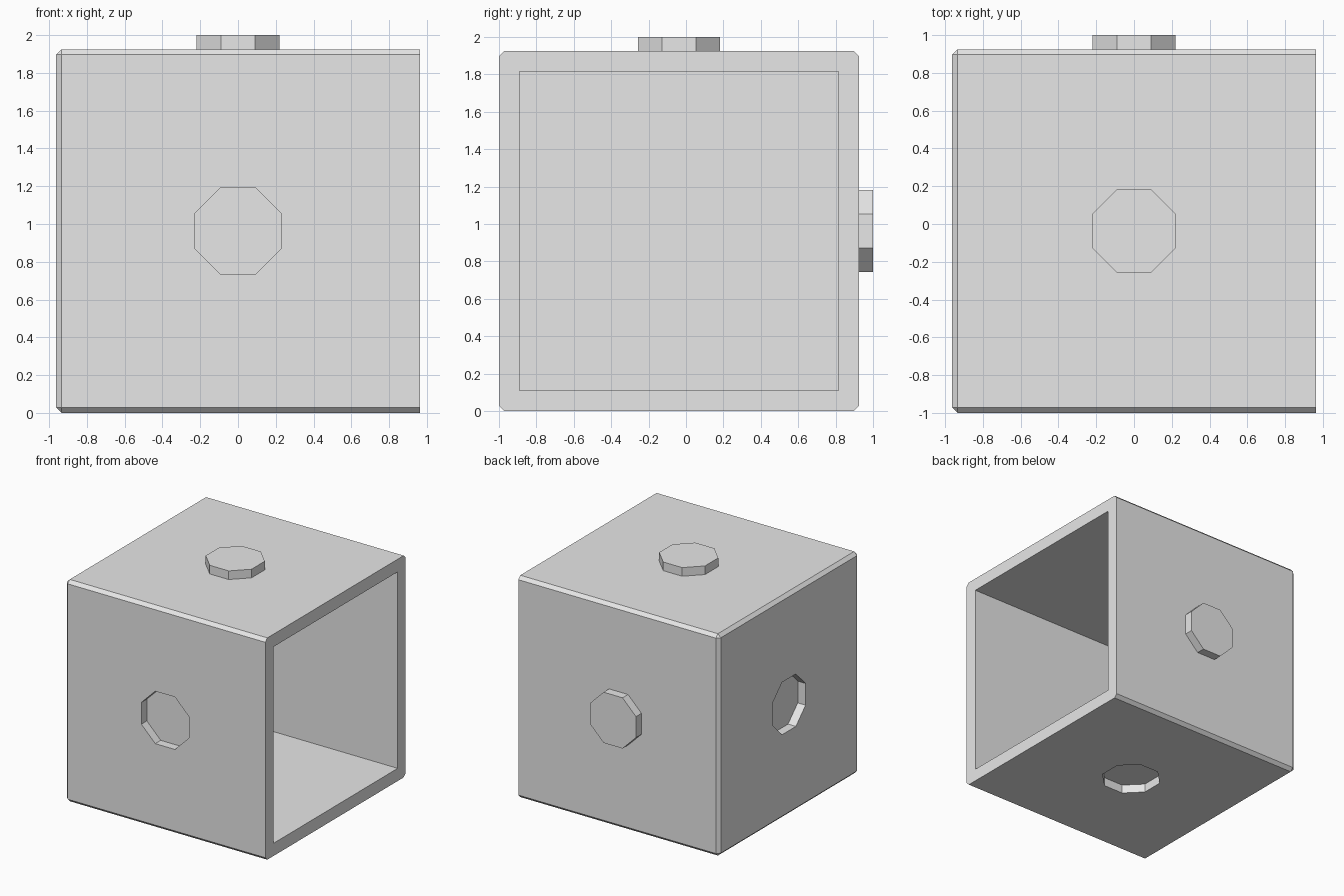
import bpy, bmesh, math
from mathutils import Vector, Matrix

cube = bpy.data.objects.get("Cube")
if cube:
    bpy.data.objects.remove(cube, do_unlink=True)

SIZE = 1.925        # outer edge of the box
HALF = SIZE / 2
WALL = 0.11
STUD = 0.075        # height of studs and depth of sockets
CENTRE = Vector((0, -STUD / 2, HALF))

grey = bpy.data.materials.new("Light grey")
grey.use_nodes = True
grey.diffuse_color = (0.8, 0.8, 0.8, 1)
grey.node_tree.nodes["Principled BSDF"].inputs["Base Color"].default_value = (0.8, 0.8, 0.8, 1)


def make_object(name, bm):
    mesh = bpy.data.meshes.new(name)
    bm.to_mesh(mesh)
    bm.free()
    mesh.materials.append(grey)
    obj = bpy.data.objects.new(name, mesh)
    bpy.context.collection.objects.link(obj)
    return obj


def octagon(name, direction, apothem, low, high):
    """Eight-sided prism along a direction, between two distances from the box centre."""
    d = Vector(direction)
    radius = apothem / math.cos(math.pi / 8)
    place = (Matrix.Translation(CENTRE + d * (low + high) / 2)
             @ d.to_track_quat('Z', 'Y').to_matrix().to_4x4()
             @ Matrix.Rotation(math.pi / 8, 4, 'Z'))
    bm = bmesh.new()
    bmesh.ops.create_cone(bm, cap_ends=True, segments=8, radius1=radius,
                          radius2=radius, depth=high - low, matrix=place)
    return make_object(name, bm)


def cut(target, cutter):
    mod = target.modifiers.new(cutter.name, 'BOOLEAN')
    mod.operation = 'DIFFERENCE'
    mod.solver = 'EXACT'
    mod.object = cutter
    cutter.hide_render = True
    cutter.hide_set(True)


# Box with chamfered edges, left sharp around the open side
bm = bmesh.new()
bmesh.ops.create_cube(bm, size=SIZE, matrix=Matrix.Translation(CENTRE))
edges = [e for e in bm.edges if not all(v.co.x > 0 for v in e.verts)]
bmesh.ops.bevel(bm, geom=edges, offset=0.028, segments=1, affect='EDGES')
box = make_object("open_box", bm)

# Hollow interior, open towards +x
bm = bmesh.new()
inner = SIZE - 2 * WALL
bmesh.ops.create_cube(bm, size=inner, matrix=Matrix.Translation(CENTRE))
for v in bm.verts:
    if v.co.x > 0:
        v.co.x = HALF + 0.2
cut(box, make_object("cavity_cutter", bm))

# Sockets on the front, the bottom and the closed side
for name, d in (("front", (0, -1, 0)), ("bottom", (0, 0, -1)), ("side", (-1, 0, 0))):
    cut(box, octagon(name + "_socket_cutter", d, 0.2275, HALF - STUD, HALF + 0.1))

# Studs on the back and the top
for name, d in (("back", (0, 1, 0)), ("top", (0, 0, 1))):
    octagon(name + "_stud", d, 0.22, HALF, HALF + STUD)
